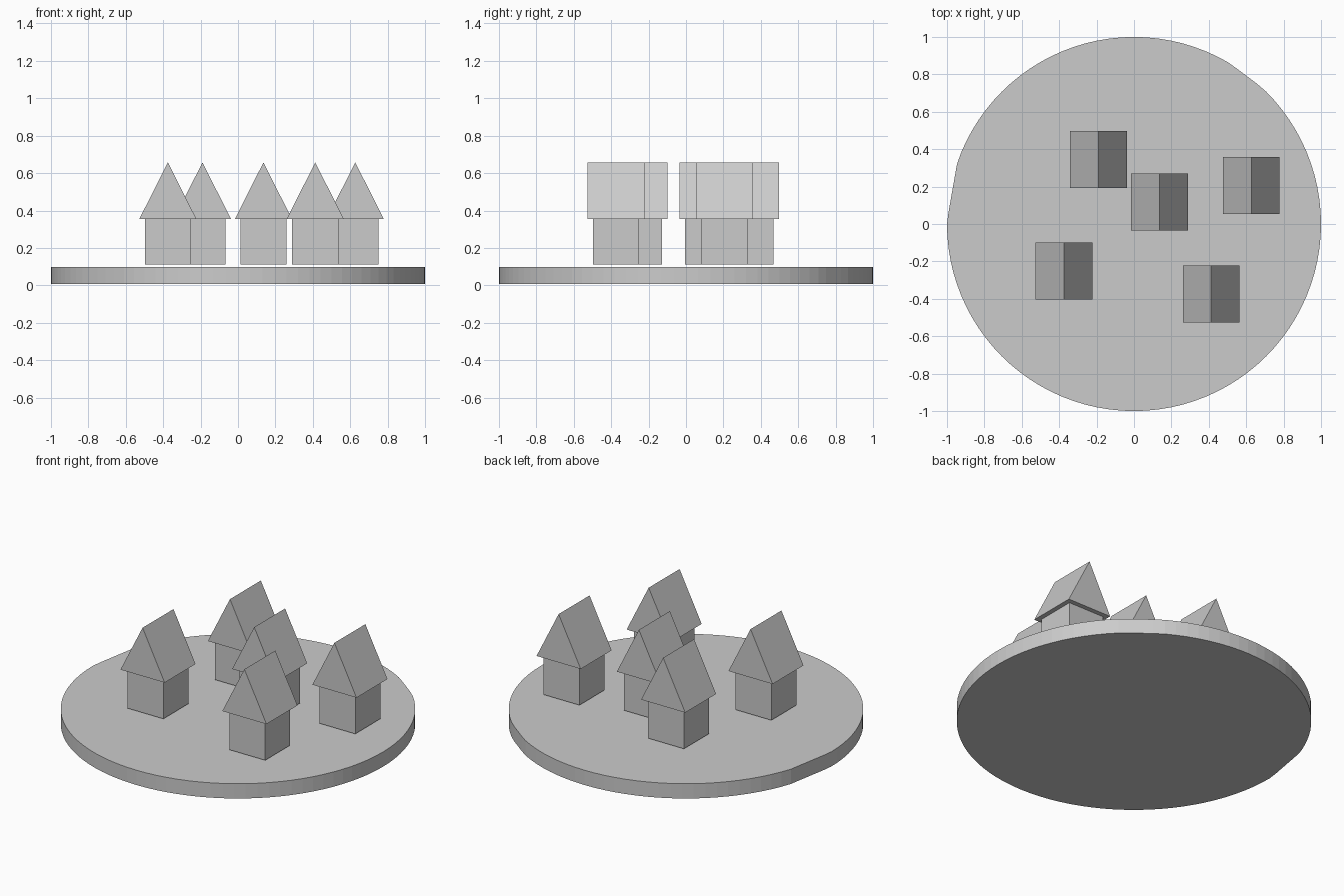
import bpy, bmesh, math

if "Cube" in bpy.data.objects:
    bpy.data.objects.remove(bpy.data.objects["Cube"])

WALL, ROOF = 0.123, 0.152           # half widths
Z0, Z1, Z2 = 0.112, 0.356, 0.657    # wall base, eaves, ridge


def make(name, bm):
    bmesh.ops.recalc_face_normals(bm, faces=bm.faces)
    me = bpy.data.meshes.new(name)
    bm.to_mesh(me)
    bm.free()
    ob = bpy.data.objects.new(name, me)
    bpy.context.collection.objects.link(ob)
    return ob


def prism(name, profile, half_depth, x, y):
    """Extrude an (x, z) profile along y, centred on (x, y)."""
    bm = bmesh.new()
    face = bm.faces.new([bm.verts.new((x + px, y - half_depth, pz)) for px, pz in profile])
    ext = bmesh.ops.extrude_face_region(bm, geom=[face])
    verts = [g for g in ext["geom"] if isinstance(g, bmesh.types.BMVert)]
    bmesh.ops.translate(bm, verts=verts, vec=(0, 2 * half_depth, 0))
    return make(name, bm)


# round base plate, with slightly flattened stretches of rim
bm = bmesh.new()
bmesh.ops.create_cone(bm, cap_ends=True, segments=96, radius1=1, radius2=1, depth=0.092)
bmesh.ops.translate(bm, verts=bm.verts, vec=(0, 0, 0.053))
for v in bm.verts:
    angle = math.degrees(math.atan2(v.co.y, v.co.x)) % 360
    for mid, half in ((170, 9), (53, 6)):
        if abs(angle - mid) < half:
            r = math.cos(math.radians(half)) / math.cos(math.radians(angle - mid))
            v.co.x *= r
            v.co.y *= r
make("base_plate", bm)

# five identical houses: box walls under an overhanging gable roof
houses = [(-0.19, 0.344), (0.136, 0.117), (0.627, 0.205), (-0.375, -0.251), (0.413, -0.375)]
for i, (x, y) in enumerate(houses, 1):
    prism(f"house_{i}_walls", [(-WALL, Z0), (WALL, Z0), (WALL, Z1), (-WALL, Z1)], WALL, x, y)
    prism(f"house_{i}_roof", [(-ROOF, Z1), (ROOF, Z1), (0, Z2)], ROOF, x, y)
